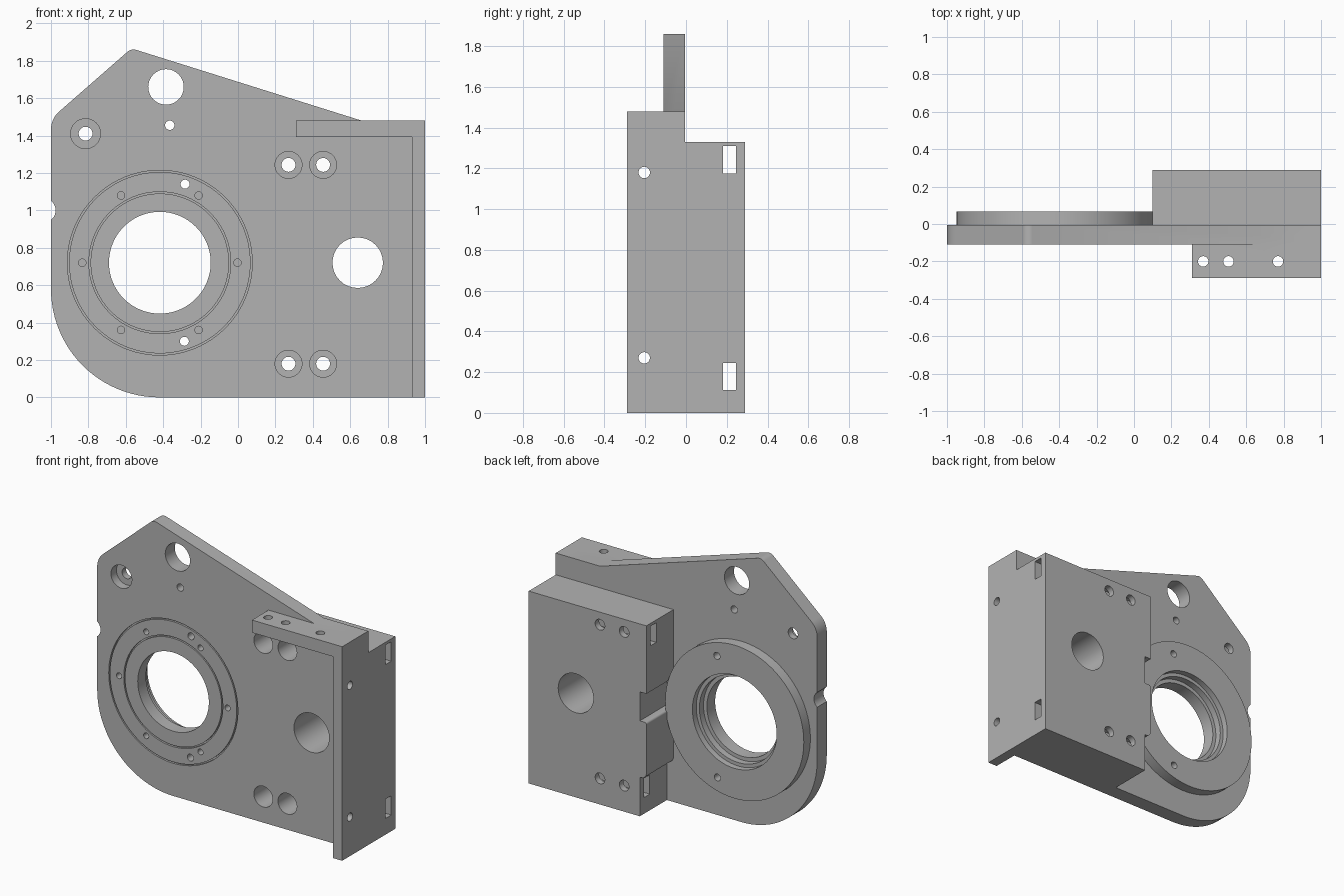
import bpy, bmesh, math
from mathutils import Vector

if "Cube" in bpy.data.objects:
    bpy.data.objects.remove(bpy.data.objects["Cube"], do_unlink=True)

metal = bpy.data.materials.new("machined_grey")
metal.use_nodes = True
grey = (0.45, 0.45, 0.45, 1)
metal.diffuse_color = grey
metal.node_tree.nodes["Principled BSDF"].inputs["Base Color"].default_value = grey


def finish(name, bm):
    bmesh.ops.recalc_face_normals(bm, faces=bm.faces)
    mesh = bpy.data.meshes.new(name)
    bm.to_mesh(mesh)
    bm.free()
    mesh.materials.append(metal)
    ob = bpy.data.objects.new(name, mesh)
    bpy.context.scene.collection.objects.link(ob)
    return ob


def prism(name, outline, y0, y1):
    """Extrude an (x, z) outline along y."""
    bm = bmesh.new()
    face = bm.faces.new([bm.verts.new((x, y0, z)) for x, z in outline])
    ext = bmesh.ops.extrude_face_region(bm, geom=[face])["geom"]
    verts = [g for g in ext if isinstance(g, bmesh.types.BMVert)]
    bmesh.ops.translate(bm, verts=verts, vec=(0, y1 - y0, 0))
    return finish(name, bm)


def box(name, x0, x1, y0, y1, z0, z1):
    return prism(name, [(x0, z0), (x1, z0), (x1, z1), (x0, z1)], y0, y1)


def rod(name, start, end, r, sides=32):
    """Cylinder between two points."""
    a, b = Vector(start), Vector(end)
    bm = bmesh.new()
    bmesh.ops.create_cone(bm, cap_ends=True, segments=sides, radius1=r, radius2=r,
                          depth=(b - a).length)
    bm.transform((b - a).to_track_quat('Z', 'Y').to_matrix().to_4x4())
    bmesh.ops.translate(bm, verts=bm.verts, vec=(a + b) / 2)
    return finish(name, bm)


def tube(name, x, z, y0, y1, r0, r1, sides=96):
    """Ring with a rectangular section, around the y axis."""
    bm = bmesh.new()
    rings = []
    for i in range(sides):
        t = math.tau * i / sides
        rings.append([bm.verts.new((x + r * math.cos(t), y, z + r * math.sin(t)))
                      for r, y in ((r0, y0), (r1, y0), (r1, y1), (r0, y1))])
    for i in range(sides):
        a, b = rings[i - 1], rings[i]
        for k in range(4):
            bm.faces.new((a[k - 1], a[k], b[k], b[k - 1]))
    return finish(name, bm)


def rounded(corners, steps=24):
    """Polygon from (x, z, radius) corners with filleted corners."""
    out = []
    for i, (x, z, r) in enumerate(corners):
        p = Vector((x, z))
        if r == 0:
            out.append((x, z))
            continue
        u = (Vector(corners[i - 1][:2]) - p).normalized()
        v = (Vector(corners[(i + 1) % len(corners)][:2]) - p).normalized()
        half = u.angle(v) / 2
        c = p + (u + v).normalized() * r / math.sin(half)
        a = p + u * r / math.tan(half) - c
        b = p + v * r / math.tan(half) - c
        sweep = a.angle_signed(b)
        for k in range(steps + 1):
            t = -sweep * k / steps
            out.append((c.x + a.x * math.cos(t) - a.y * math.sin(t),
                        c.y + a.x * math.sin(t) + a.y * math.cos(t)))
    return out


def combine(body, tool, op):
    mod = body.modifiers.new(op, 'BOOLEAN')
    mod.operation, mod.solver, mod.object = op, 'EXACT', tool
    bpy.context.view_layer.update()
    dg = bpy.context.evaluated_depsgraph_get()
    mesh = bpy.data.meshes.new_from_object(body.evaluated_get(dg))
    body.modifiers.clear()
    body.data = mesh
    bpy.data.objects.remove(tool, do_unlink=True)


FRONT, BACK = -0.11, -0.005      # plate faces
EDGE = 0.29                      # half depth of the whole bracket
CX, CZ = -0.418, 0.72            # bearing bore centre

# Plate with rounded corners
body = prism("bearing_bracket", rounded([
    (-1, 0, 0.58), (1, 0, 0), (1, 1.48, 0), (0.66, 1.48, 0),
    (-0.57, 1.866, 0.05), (-1, 1.49, 0.13)]), FRONT, BACK)

# Rear block with a stepped inner side, side wall, top flange, rear boss
adds = [
    prism("rear_block", rounded([
        (0.1, 1.33, 0), (0.1, 0.86, 0), (0.15, 0.86, 0), (0.15, 0.66, 0),
        (0.1, 0.66, 0.015), (0.1, 0.27, 0.04), (0.15, 0.27, 0), (0.15, 0, 0),
        (1, 0, 0), (1, 1.33, 0)], 8), -0.06, EDGE),
    box("side_wall", 0.93, 1, -EDGE, -0.06, 0, 1.48),
    box("top_flange", 0.31, 1, -EDGE, -0.06, 1.393, 1.48),
    rod("rear_boss", (CX, -0.06, CZ), (CX, 0.067, CZ), 0.53, 96),
]
for part in adds:
    combine(body, part, 'UNION')


def hole(x, z, r, y0=-0.5, y1=0.5, sides=32):
    combine(body, rod("cutter", (x, y0, z), (x, y1, z), r, sides), 'DIFFERENCE')


# Stepped bearing bore
hole(CX, CZ, 0.272, sides=96)
hole(CX, CZ, 0.298, y0=-0.02, sides=96)
hole(CX, CZ, 0.322, y0=0.025, sides=96)

# Ring grooves and blind bolt circle on the front
for r in (0.375, 0.49):
    combine(body, tube("cutter", CX, CZ, -0.2, FRONT + 0.015, r - 0.005, r + 0.004),
            'DIFFERENCE')
for i in range(6):
    t = math.tau * i / 6
    hole(CX + 0.415 * math.cos(t), CZ + 0.415 * math.sin(t), 0.02, y1=FRONT + 0.06, sides=20)

# Plain through holes and the notch in the left edge
for x, z, r in ((0.64, 0.72, 0.135), (-0.385, 1.66, 0.095), (-0.365, 1.455, 0.025),
                (-0.283, 1.14, 0.024), (-0.287, 0.3, 0.024), (-1.04, 1.0, 0.065)):
    hole(x, z, r)

# Counterbored screw holes
for x, z, r, depth in ((-0.815, 1.41, 0.08, 0.06), (0.27, 1.243, 0.072, 0.2),
                       (0.455, 1.243, 0.072, 0.2), (0.27, 0.18, 0.072, 0.2),
                       (0.455, 0.18, 0.072, 0.2)):
    hole(x, z, 0.037)
    hole(x, z, r, y1=FRONT + depth)

# Side wall holes and the long slots through the block
for z in (0.27, 1.18):
    combine(body, rod("cutter", (0.8, -0.205, z), (1.2, -0.205, z), 0.028), 'DIFFERENCE')
for z0, z1 in ((0.112, 0.245), (1.175, 1.31)):
    combine(body, box("cutter", -0.2, 1.2, 0.182, 0.246, z0, z1), 'DIFFERENCE')

# Top flange holes
for x in (0.37, 0.505, 0.77):
    combine(body, rod("cutter", (x, -0.2, 1.3), (x, -0.2, 1.6), 0.028), 'DIFFERENCE')

bpy.ops.object.select_all(action='DESELECT')
body.select_set(True)
bpy.context.view_layer.objects.active = body
bpy.ops.object.shade_smooth_by_angle(angle=math.radians(30))
